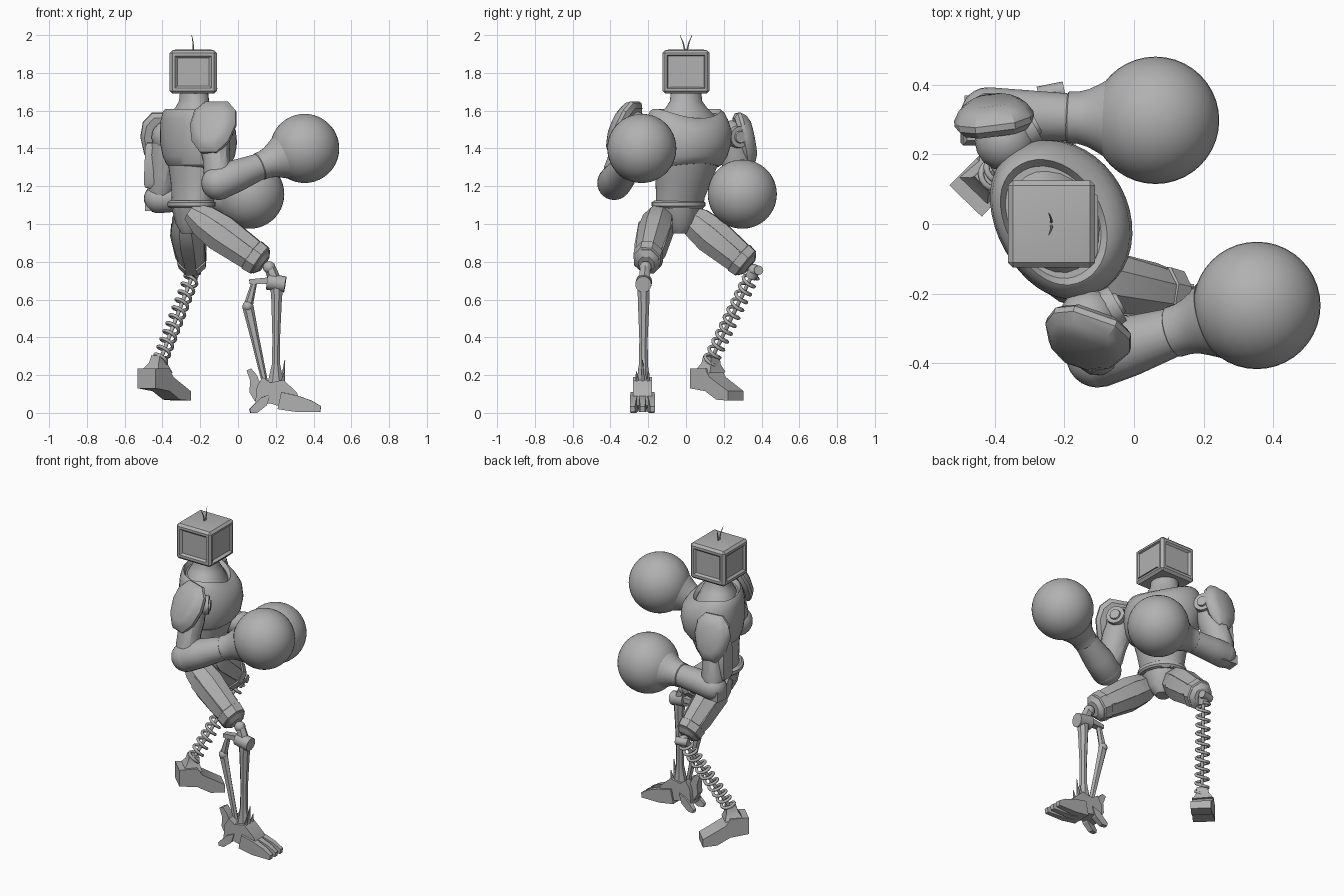
import bpy, bmesh, math
from mathutils import Vector as V

if "Cube" in bpy.data.objects:
    bpy.data.objects.remove(bpy.data.objects["Cube"])

grey = bpy.data.materials.new("plain_grey")
grey.use_nodes = True
grey.diffuse_color = (0.44, 0.44, 0.44, 1)
grey.node_tree.nodes["Principled BSDF"].inputs["Base Color"].default_value = (0.44, 0.44, 0.44, 1)
parts = []


def finish(name, bm):
    bmesh.ops.recalc_face_normals(bm, faces=bm.faces)
    mesh = bpy.data.meshes.new(name)
    bm.to_mesh(mesh)
    bm.free()
    mesh.materials.append(grey)
    ob = bpy.data.objects.new(name, mesh)
    bpy.context.collection.objects.link(ob)
    parts.append(ob)
    return ob


def loft(name, rings):
    """Skin a list of equal-length point rings and cap both ends."""
    bm = bmesh.new()
    rows = [[bm.verts.new(p) for p in ring] for ring in rings]
    n = len(rows[0])
    for a, b in zip(rows, rows[1:]):
        for i in range(n):
            j = (i + 1) % n
            bm.faces.new((a[i], a[j], b[j], b[i]))
    bm.faces.new(rows[0])
    bm.faces.new(rows[-1])
    return finish(name, bm)


def limb(name, p, q, stations, n=8, side=(0, 1, 0)):
    """Tapered solid from p to q; stations are (t, half width, half depth)."""
    p, q = V(p), V(q)
    axis = (q - p).normalized()
    u = V(side)
    u = (u - axis * u.dot(axis)).normalized()
    v = axis.cross(u)
    k = 1 / math.cos(math.pi / n)
    angles = [2 * math.pi * (i + 0.5) / n for i in range(n)]
    return loft(name, [[p.lerp(q, t) + (u * w * math.cos(a) + v * h * math.sin(a)) * k
                        for a in angles] for t, w, h in stations])


def rod(name, p, q, r, r2=None, n=12):
    return limb(name, p, q, [(0, r, r), (1, r2 or r, r2 or r)], n, (0.3, 0.9, 0.2))


def ball(name, c, r, seg=16):
    bm = bmesh.new()
    bmesh.ops.create_uvsphere(bm, u_segments=seg, v_segments=seg // 2 + 2, radius=r)
    bmesh.ops.translate(bm, verts=bm.verts, vec=c)
    return finish(name, bm)


def prism(name, origin, heading, profile, width, tip=1.0):
    """Side profile (along, z) extruded across a horizontal heading."""
    d = V((math.cos(heading), math.sin(heading), 0))
    s = V((-d.y, d.x, 0)) * width / 2
    far = max(x for x, z in profile)
    side = lambda k: [V(origin) + d * x + V((0, 0, z)) +
                      s * k * (1 - (1 - tip) * max(x, 0) / far) for x, z in profile]
    return loft(name, [side(-1), side(1)])


# Body rings: long axis runs shoulder to shoulder, turned from the hips
TURN = math.radians(29)
FWD = V((math.cos(TURN), math.sin(TURN), 0))
SIDE = V((-FWD.y, FWD.x, 0))


def body(name, rows, n=40):
    """Rows are (z, x, y, half width, half depth, front dip); the back is flattened."""
    rings = []
    for z, x, y, w, d, dip in rows:
        ring = []
        for i in range(n):
            a = 2 * math.pi * i / n
            c = math.cos(a)
            ring.append(V((x, y, z - dip * max(c, 0) ** 2)) + SIDE * w * math.sin(a)
                        + FWD * d * (c if c > 0 else c * (1.05 + .15 * c)))
        rings.append(ring)
    return loft(name, rings)


# Torso
body("abdomen", [(1.08, -.25, -.035, .13, .105, 0), (1.14, -.24, -.03, .135, .11, 0),
                 (1.22, -.225, -.015, .15, .135, 0), (1.34, -.215, 0, .185, .16, 0)])
body("chest", [(1.3, -.21, 0, .18, .15, -.02), (1.315, -.21, 0, .2, .17, -.02),
               (1.36, -.212, .005, .222, .188, 0), (1.43, -.214, .012, .238, .2, 0),
               (1.5, -.218, .012, .238, .195, .005), (1.555, -.226, .008, .225, .18, .025),
               (1.595, -.232, .005, .208, .162, .045), (1.61, -.234, .005, .19, .145, .05),
               (1.585, -.235, .005, .17, .13, .045)])
body("neck", [(1.54, -.235, .003, .18, .14, .02), (1.58, -.235, .003, .155, .122, .02),
              (1.62, -.235, .002, .11, .098, .005), (1.65, -.235, 0, .088, .08, 0),
              (1.72, -.235, 0, .08, .073, 0)], 24)
body("belt", [(1.085, -.25, -.04, .135, .115, 0), (1.095, -.25, -.04, .147, .125, 0),
              (1.115, -.25, -.04, .147, .125, 0), (1.125, -.25, -.04, .13, .11, 0)])
body("pelvis", [(.95, -.255, -.04, .04, .05, 0), (1.0, -.25, -.04, .085, .085, 0),
                (1.09, -.25, -.04, .125, .105, 0)], 12)

# Head: bevelled box, shallow panels on the sides and a framed screen in front
bm = bmesh.new()
bmesh.ops.create_cube(bm, size=1)
for v in bm.verts:
    v.co = V((v.co.x * .25 - .237, v.co.y * .25, v.co.z * .228 + 1.805))
bmesh.ops.bevel(bm, geom=bm.edges[:], offset=.014, segments=1, affect='EDGES')
sides = [f for f in bm.faces if f.calc_area() > .03 and abs(f.normal.z) < .5]
screen = [f for f in sides if f.normal.x > .9]
panels = [f for f in sides if f.normal.x < .9]
bmesh.ops.inset_individual(bm, faces=panels, thickness=.022, depth=0)
bmesh.ops.inset_individual(bm, faces=panels, thickness=.016, depth=-.012)
bmesh.ops.inset_individual(bm, faces=screen, thickness=.016, depth=0)
bmesh.ops.inset_individual(bm, faces=screen, thickness=.006, depth=-.012)
lid = [f for f in bm.faces if f.normal.z > .9]
bmesh.ops.inset_individual(bm, faces=lid, thickness=.025, depth=.004)
finish("head", bm)
for s in (-1, 1):
    rod("antenna", (-.237, s * .004, 1.91), (-.238, s * .015, 1.96), .004, .003, 6)
    rod("antenna_tip", (-.238, s * .015, 1.96), (-.245, s * .032, 2.0), .003, .001, 6)


# Shoulder pads: domed shields
def shield(name, centre, normal, w, h):
    c, nrm = V(centre), V(normal).normalized()
    right = V((0, 0, 1)).cross(nrm).normalized()
    up = nrm.cross(right)
    outline = [(-.5, 1), (.5, 1), (.9, .65), (1, .1), (.8, -.55), (.35, -1),
               (-.35, -1), (-.8, -.55), (-1, .1), (-.9, .65)]
    loft(name, [[c + right * x * w * k + up * y * h * k + nrm * d for x, y in outline]
                for k, d in ((.85, -.05), (1, -.03), (1, -.012), (.85, .015), (.6, .032))])


shield("left_shoulder_pad", (-.405, .325, 1.45), (-.12, .95, .2), .115, .145)
shield("right_shoulder_pad", (-.14, -.345, 1.52), (-.28, -.8, .42), .128, .15)


# Arms with round gloves
def arm(tag, shoulder, elbow, fist, r):
    S, E, F = V(shoulder), V(elbow), V(fist)
    ball(tag + "_shoulder", S, .088)
    rod(tag + "_shoulder_disc", S + FWD * .05, S + FWD * .095, .06, .055, 20)
    rod(tag + "_shoulder_cap", S + FWD * .09, S + FWD * .105, .034, .03, 16)
    limb(tag + "_upper_arm", S, E, [(0, .075, .075), (.3, .08, .085), (.55, .068, .078),
                                    (.8, .07, .08), (1.02, .055, .06)], 12, FWD)
    ball(tag + "_elbow", E, r, 24)
    limb(tag + "_forearm", E, F, [(-.06, r * .85, r * .85), (0, r, r), (.2, r * .95, r * .95),
                                  (.5, .068, .068)], 20)
    limb(tag + "_cuff", E, F, [(.46, .06, .06), (.48, .074, .074), (.54, .075, .075),
                               (.6, .083, .083), (.66, .098, .098), (.72, .115, .115)], 28)
    ball(tag + "_glove", F, .183, 40)


arm("left", (-.37, .24, 1.46), (-.42, .315, 1.135), (.062, .298, 1.158), .078)
arm("right", (-.13, -.275, 1.51), (-.105, -.38, 1.217), (.353, -.234, 1.4), .09)
limb("left_arm_plate", (-.45, .27, 1.43), (-.46, .28, 1.19),
     [(0, .03, .03), (.1, .045, .04), (.9, .045, .04), (1, .03, .03)], 4)
limb("left_elbow_block", (-.49, .33, 1.1), (-.38, .32, 1.1), [(0, .04, .03), (1, .04, .03)], 4)


# Thighs: armoured tapers with raised strips
def thigh(tag, hip, knee, side):
    H, K = V(hip), V(knee)
    ball(tag + "_hip", H, .07)
    limb(tag + "_thigh", H, K, [(-.14, .05, .05), (.05, .078, .085), (.3, .085, .098),
                                (.7, .07, .085), (.88, .064, .075), (.93, .042, .045)], 8, side)
    for s in (-1, 1):
        off = V(side).normalized() * s * .07
        limb(tag + "_thigh_strip", H + off, K + off * .75,
             [(.1, .012, .02), (.2, .024, .04), (.65, .022, .036), (.85, .012, .02)], 4, side)
    limb(tag + "_thigh_band", H, K, [(.72, .06, .06), (.75, .076, .088), (.86, .072, .083),
                                     (.89, .055, .06)], 8, side)
    ball(tag + "_knee", K, .033)


thigh("right", (-.2, -.145, 1.03), (.165, -.215, .77), (.1, 1, 0))
thigh("left", (-.275, .04, 1.02), (-.235, .36, .755), (1, -.1, 0))

# Left shin: coil spring around a thin rod
top, low = V((-.24, .35, .73)), V((-.415, .128, .27))
axis = (top - low).normalized()
u = axis.orthogonal().normalized()
w = axis.cross(u)
curve = bpy.data.curves.new("left_spring", 'CURVE')
curve.dimensions = '3D'
curve.bevel_depth = .009
curve.bevel_resolution = 2
turns, per = 11, 16
line = curve.splines.new('POLY')
line.points.add(turns * per)
for i, pt in enumerate(line.points):
    a = 2 * math.pi * i / per
    pt.co = (*(top.lerp(low, i / (turns * per)) + (u * math.cos(a) + w * math.sin(a)) * .037), 1)
curve.materials.append(grey)
bpy.context.collection.objects.link(bpy.data.objects.new("left_spring", curve))
rod("left_spring_rod", top, low, .01)
rod("left_spring_cap", top + axis * .02, top - axis * .015, .03)
rod("left_knee_pin", (-.275, .37, .755), (-.2, .385, .755), .024)

# Left foot: boot pointing down
limb("left_ankle", (-.415, .135, .3), (-.425, .13, .22), [(0, .032, .03), (.5, .036, .036), (1, .06, .055)],
     4, (1, -1, 0))
prism("left_foot", (-.484, .066, 0), math.radians(46),
      [(0, .13), (0, .235), (.11, .235), (.14, .19), (.275, .115), (.275, .065), (.19, .07), (.11, .115)],
      .13, .92)

# Right shin: main bone, rear strut and knee barrel
rod("right_knee_barrel", (.155, -.222, .695), (.25, -.226, .68), .042, n=16)
limb("right_knee_link", (.165, -.215, .78), (.2, -.222, .69), [(0, .025, .025), (1, .03, .03)], 6)
limb("right_shin", (.205, -.224, .68), (.2, -.226, .15),
     [(0, .032, .035), (.15, .031, .028), (.55, .022, .02), (.8, .024, .022), (1, .036, .045)], 8)
limb("right_knee_plate", (.17, -.22, .7), (.06, -.222, .695), [(0, .025, .018), (1, .018, .012)], 4)
limb("right_strut_top", (.09, -.222, .705), (.052, -.224, .56), [(0, .016, .012), (1, .016, .022)], 6)
ball("right_strut_joint", (.052, -.224, .565), .028, 12)
limb("right_strut", (.052, -.224, .565), (.145, -.226, .15),
     [(0, .02, .026), (.4, .016, .02), (1, .014, .014)], 6)

# Right foot: ankle block, splayed toes and heel claws
base = (.17, -.23, 0)
prism("right_foot", base, 0, [(-.08, .04), (-.07, .14), (-.04, .19), (.0, .16), (.07, .175),
                              (.14, .11), (.17, .04), (.1, .02), (0, .05)], .1)
for s in (-1, 0, 1):
    prism("right_toe", (.27, -.23 + s * .044, 0), math.radians(s * 3),
          [(-.06, .02), (-.04, .11), (.05, .09), (.12, .065), (.17, .035), (.165, .005), (.04, .005)],
          .044, .6)
    rod("right_toe_spike", (.235, -.23 + s * .03, .15), (.248, -.23 + s * .032, .22 + .06 * (s == 0)),
        .012, .002, 6)
for s in (-1, 1):
    prism("right_heel", (.15, -.23 + s * .04, 0), math.radians(180 - s * 8),
          [(-.02, .1), (.03, .08), (.09, .02), (.085, 0), (.05, 0), (0, .04)], .04, .6)
prism("right_heel_claw", (.12, -.23, 0), math.pi,
      [(-.01, .13), (.02, .2), (.05, .235), (.075, .225), (.055, .17), (.06, .11), (.03, .06)], .05)

# Shading: smooth curves, crisp edges
bpy.ops.object.select_all(action='DESELECT')
for ob in parts:
    ob.select_set(True)
bpy.context.view_layer.objects.active = parts[0]
bpy.ops.object.shade_smooth_by_angle(angle=math.radians(32))
